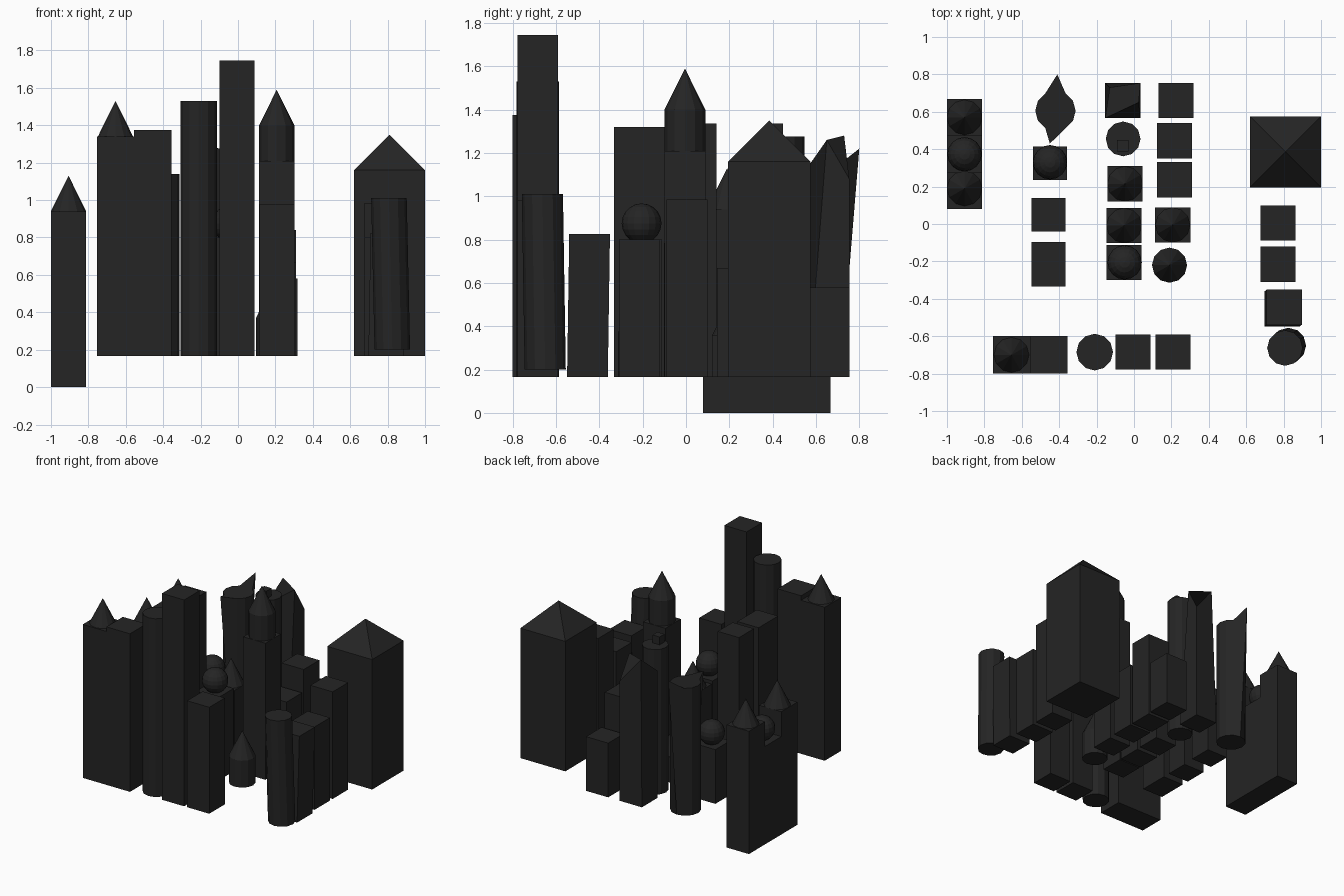
import bpy, bmesh
from mathutils import Vector

if "Cube" in bpy.data.objects:
    bpy.data.objects.remove(bpy.data.objects["Cube"])

mat = bpy.data.materials.new("dark_stone")
mat.diffuse_color = (0.018, 0.018, 0.018, 1)
mat.use_nodes = True
mat.node_tree.nodes["Principled BSDF"].inputs["Base Color"].default_value = mat.diffuse_color
G = 0.165      # street level of most towers
R = 0.094      # usual half width


def finish(name, bm):
    bmesh.ops.recalc_face_normals(bm, faces=bm.faces)
    me = bpy.data.meshes.new(name)
    bm.to_mesh(me)
    bm.free()
    me.materials.append(mat)
    ob = bpy.data.objects.new(name, me)
    bpy.context.collection.objects.link(ob)
    return ob


def box_bm(x, y, z0, z1, rx=R, ry=R):
    bm = bmesh.new()
    bmesh.ops.create_cube(bm, size=2)
    for v in bm.verts:
        v.co = (x + v.co.x * rx, y + v.co.y * ry, z1 if v.co.z > 0 else z0)
    return bm


def box(name, x, y, z1, z0=G, rx=R, ry=R):
    return finish(name, box_bm(x, y, z0, z1, rx, ry))


def cone_bm(x, y, z0, z1, r1, r2, n):
    bm = bmesh.new()
    bmesh.ops.create_cone(bm, cap_ends=True, segments=n, radius1=r1, radius2=r2, depth=z1 - z0)
    bmesh.ops.translate(bm, verts=bm.verts, vec=(x, y, (z0 + z1) / 2))
    return bm


def cyl(name, x, y, z1, z0=G, r=R, n=12):
    return finish(name, cone_bm(x, y, z0, z1, r, r, n))


def spire(name, x, y, z0, h=0.19, r=R):
    return finish(name, cone_bm(x, y, z0, z0 + h, r, 0, 12))


def ball(name, x, y, z, r=0.092):
    bm = bmesh.new()
    bmesh.ops.create_uvsphere(bm, u_segments=16, v_segments=10, radius=r)
    bmesh.ops.translate(bm, verts=bm.verts, vec=(x, y, z))
    return finish(name, bm)


def lean(ob, z0, z1, dx, dy):
    for v in ob.data.vertices:
        t = (v.co.z - z0) / (z1 - z0)
        v.co.x += dx * t
        v.co.y += dy * t


# plain box towers: x, y, top, half width x, half width y
for i, (x, y, top, rx, ry) in enumerate([
        (-.655, -.70, 1.34, .1, .1), (-.455, -.70, 1.375, .1, .1),
        (-.005, -.685, 1.745, R, R), (.208, -.685, .98, R, R),
        (-.457, -.215, 1.32, .09, .118), (-.457, .05, 1.335, .09, .09),
        (-.449, .325, .58, .09, .09),
        (-.053, -.205, .80, R, R), (-.053, -.008, .78, R, R),
        (-.048, .215, .36, R, R), (.207, -.005, 1.21, R, R),
        (.217, .237, .67, R, R), (.217, .445, .84, R, R), (.225, .66, .58, R, R),
        (.77, .005, .985, R, R), (.77, -.215, .80, R, R)]):
    box(f"box_tower_{i}", x, y, top, rx=rx, ry=ry)

# round towers
cyl("tall_round_tower", -.21, -.685, 1.53, r=.098)
cyl("small_round_tower", .19, -.22, .37)
cyl("round_tower_back", -.058, .455, 1.275, r=.093)
box("roof_hut", -.06, .418, 1.335, z0=1.27, rx=.03, ry=.03)
cyl("upper_drum", .207, -.005, 1.40, z0=1.21)

# spires and balls on top of towers
for i, (x, y, z) in enumerate([(-.655, -.70, 1.34), (-.053, -.008, .78), (-.048, .215, .36),
                               (.207, -.005, 1.40), (.19, -.22, .37),
                               (-.906, .19, .94), (-.906, .57, .94)]):
    spire(f"spire_{i}", x, y, z)
ball("ball_front", -.05, -.205, .875)
ball("ball_left", -.449, .33, .66)

# long left gatehouse reaching down to the ground, lower in the middle
for i, (y, top) in enumerate([(.177, .94), (.373, .75), (.569, .94)]):
    box(f"gatehouse_{i}", -.906, y, top, z0=0, ry=.098)
ball("gatehouse_ball", -.906, .373, .83)

# great hall with pyramid roof
box("great_hall", .81, .385, 1.16, rx=.19, ry=.19)
bm = box_bm(.81, .385, 1.16, 1.35, .19, .19)
tops = [v for v in bm.verts if v.co.z > 1.3]
bmesh.ops.pointmerge(bm, verts=tops, merge_co=Vector((.81, .385, 1.35)))
finish("great_hall_roof", bm)

# slightly leaning pair at the front right
lean(box("leaning_box", .791, -.455, .825), G, .825, .012, .01)
lean(cyl("leaning_cylinder", .825, -.65, 1.01, z0=.20, r=.095), .2, 1.01, -.018, -.013)

# box tower with torn, uneven top corners
bm = box_bm(-.06, .66, G, 1.14)
for v in bm.verts:
    if v.co.z > 1:
        right, back = v.co.x > -.06, v.co.y > .66
        if right and not back:
            v.co = (.025, .65, 1.26)
        elif back and not right:
            v.co = (-.13, .73, 1.28)
        elif right and back:
            v.co.z = 1.08
finish("torn_box_tower", bm)

# round tower with two rim corners pulled outwards
bm = cone_bm(-.42, .605, G, 1.14, .108, .108, 12)
rim = [v for v in bm.verts if v.co.z > 1]
max(rim, key=lambda v: v.co.y + v.co.x * .01).co = (-.41, .80, 1.22)
min(rim, key=lambda v: v.co.y + v.co.x * .01).co = (-.45, .43, 1.165)
finish("torn_round_tower", bm)
